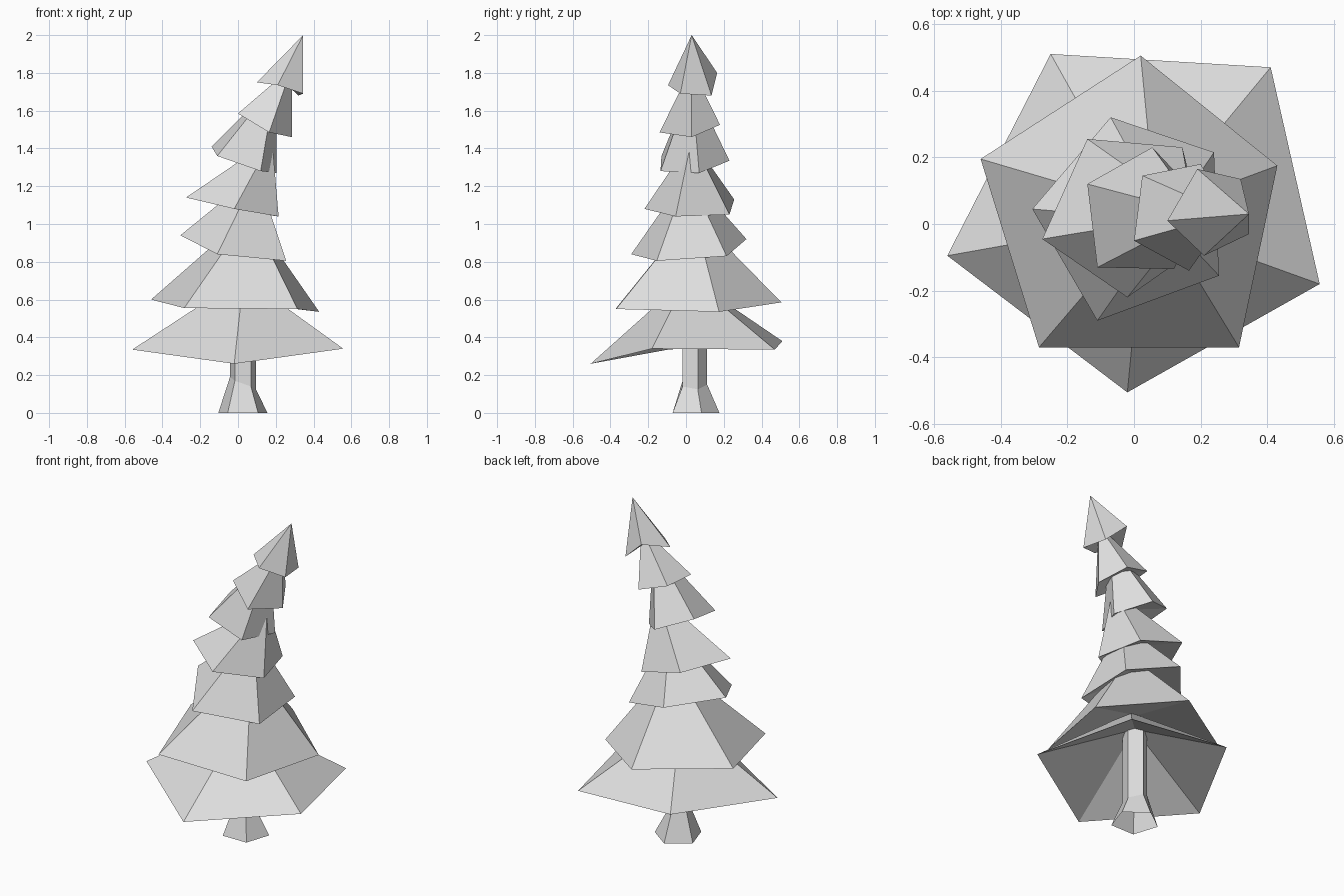
import bpy, bmesh
from math import cos, sin, radians
from mathutils import Vector

default_cube = bpy.data.objects.get("Cube")
if default_cube:
    bpy.data.objects.remove(default_cube, do_unlink=True)

SIDES = 5

# One plain grey for the whole tree
grey = bpy.data.materials.new("plain_grey")
grey.use_nodes = True
grey_value = (0.73, 0.73, 0.73, 1.0)
grey.diffuse_color = grey_value
grey.node_tree.nodes["Principled BSDF"].inputs["Base Color"].default_value = grey_value


def finish(bm, name):
    """Turn the bmesh into a flat shaded object."""
    mesh = bpy.data.meshes.new(name)
    bm.to_mesh(mesh)
    bm.free()
    mesh.materials.append(grey)
    part = bpy.data.objects.new(name, mesh)
    bpy.context.scene.collection.objects.link(part)
    return part


def branch_tier(name, corners, apex, dent):
    """Five sided cone with an uneven rim, a leaning tip and a dented underside."""
    bm = bmesh.new()
    rim = [bm.verts.new(corner) for corner in corners]
    tip = bm.verts.new(apex)
    middle = sum((v.co for v in rim), Vector()) / SIDES
    hollow = bm.verts.new(middle + Vector((0, 0, dent)))
    for i in range(SIDES):
        j = (i + 1) % SIDES
        bm.faces.new((rim[i], rim[j], tip))
        bm.faces.new((rim[j], rim[i], hollow))
    return finish(bm, name)


def trunk(name, centre, start_angle, sections):
    """Open five sided post made of rings whose corners vary in height."""
    bm = bmesh.new()
    rings = []
    for radius, heights in sections:
        corners = []
        for i, height in enumerate(heights):
            angle = radians(start_angle + i * 360 / SIDES)
            x = centre[0] + radius * cos(angle)
            y = centre[1] + radius * sin(angle)
            corners.append(bm.verts.new((x, y, height)))
        rings.append(corners)
    for lower, upper in zip(rings, rings[1:]):
        for i in range(SIDES):
            j = (i + 1) % SIDES
            bm.faces.new((lower[i], lower[j], upper[j], upper[i]))
    return finish(bm, name)


# Trunk: flared foot, uneven bend, straight post running into the lowest tier
trunk("trunk", (0.026, 0.04), 18, [
    (0.137, [0] * SIDES),
    (0.072, [0.125, 0.15, 0.19, 0.17, 0.14]),
    (0.072, [0.6] * SIDES),
])

# Branch tiers, from the widest up to the leaning tip
branch_tier("lowest_branches",
            [(.41, .47, .335), (-.25, .51, .38), (-.56, -.095, .335),
             (-.02, -.505, .26), (.557, -.18, .34)],
            apex=(.03, .01, .72), dent=.27)
branch_tier("second_branches",
            [(.02, .505, .585), (-.46, .195, .6), (-.285, -.37, .555),
             (.315, -.37, .55), (.43, .175, .535)],
            apex=(.065, .04, 1.06), dent=.14)
branch_tier("third_branches",
            [(.24, .215, .83), (-.07, .32, .92), (-.305, .045, .94),
             (-.11, -.29, .84), (.255, -.155, .805)],
            apex=(.1, .01, 1.27), dent=.1)
branch_tier("fourth_branches",
            [(.145, .23, 1.05), (-.14, .255, 1.13), (-.275, -.045, 1.14),
             (-.02, -.22, 1.08), (.215, -.055, 1.04)],
            apex=(.18, .03, 1.45), dent=.07)
branch_tier("fifth_branches",
            [(.205, .07, 1.27), (.055, .23, 1.335), (-.14, .12, 1.41),
             (-.11, -.13, 1.36), (.12, -.135, 1.28)],
            apex=(.2, .03, 1.75), dent=.05)
branch_tier("sixth_branches",
            [(.285, .03, 1.46), (.2, .18, 1.525), (.025, .145, 1.58),
             (0, -.05, 1.585), (.165, -.14, 1.485)],
            apex=(.285, .03, 1.83), dent=.04)
branch_tier("tree_tip",
            [(.345, -.03, 1.69), (.32, .135, 1.68), (.19, .165, 1.8),
             (.1, .01, 1.75), (.21, -.095, 1.735)],
            apex=(.345, .03, 2), dent=.03)
